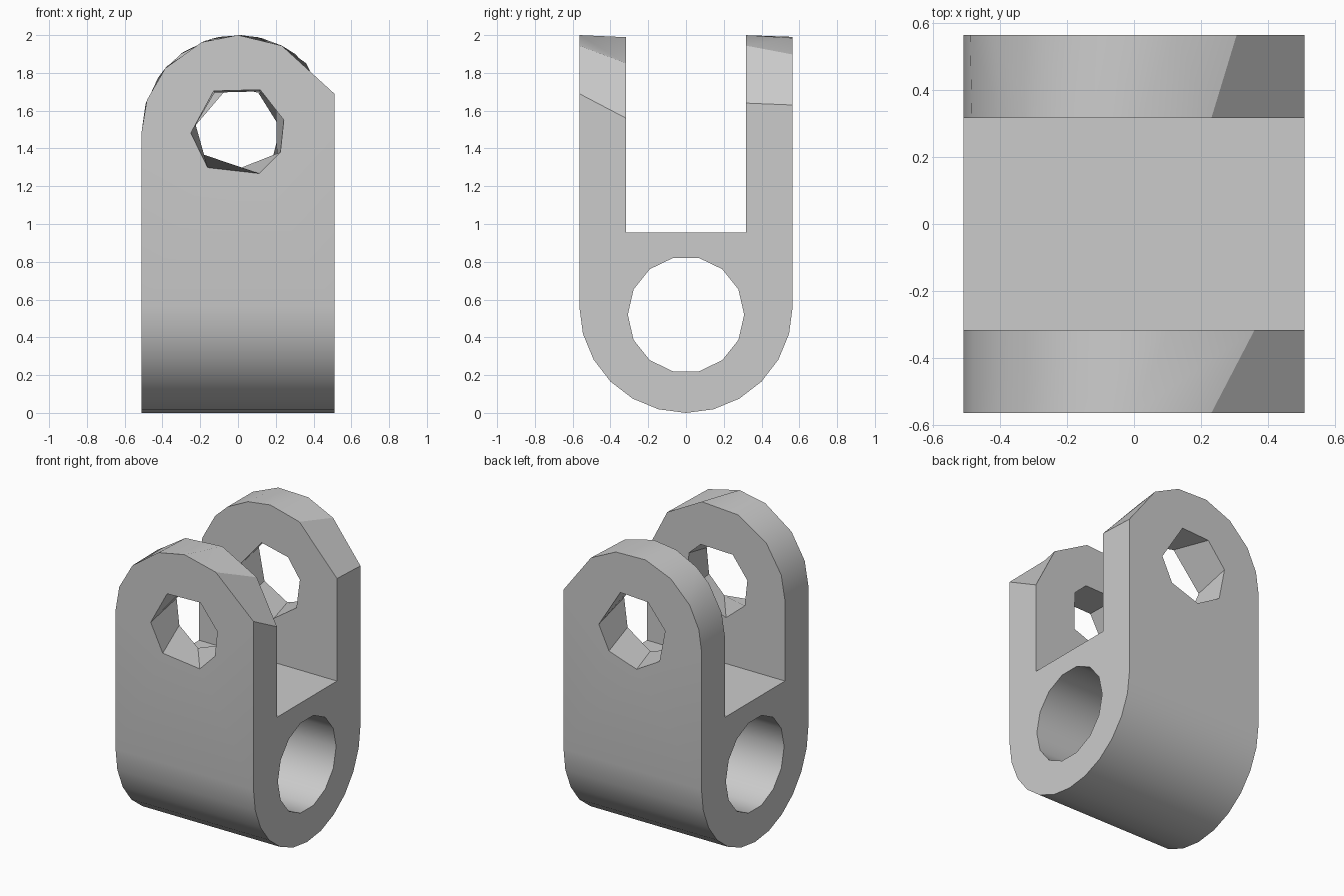
import bpy
import bmesh
from math import sin, cos, pi, radians

if "Cube" in bpy.data.objects:
    bpy.data.objects.remove(bpy.data.objects["Cube"], do_unlink=True)

HALF_WIDTH, OUTER, INNER = 0.51, 0.565, 0.317
PIN_Z, BORE_Z, FLOOR_Z = 1.49, 0.52, 0.955

bm = bmesh.new()


def loft(first, second, closed=False):
    """Join two matching rows of points with a strip of faces."""
    rows = [[bm.verts.new(p) for p in row] for row in (first, second)]
    count = len(first)
    for i in range(count if closed else count - 1):
        j = (i + 1) % count
        bm.faces.new((rows[0][i], rows[0][j], rows[1][j], rows[1][i]))


def fill(outline, hole):
    """Fill a flat outline that has one hole in it."""
    edges = []
    for loop in (outline, hole):
        verts = [bm.verts.new(p) for p in loop]
        edges += [bm.edges.new((verts[i - 1], verts[i])) for i in range(len(verts))]
    bmesh.ops.triangle_fill(bm, edges=edges, use_beauty=True, use_dissolve=False)


def pin_ring(y, radius, angles):
    """Points around the pin axis on one lug face."""
    return [(radius * cos(radians(a)), y, PIN_Z + radius * sin(radians(a))) for a in angles]


def arch(y, angles, corner_z):
    """Rounded lug top that ends in a chamfered corner on the left."""
    return pin_ring(y, HALF_WIDTH, angles) + [(HALF_WIDTH, y, corner_z)]


def barrel(x):
    """Rounded underside in cross-section, front to back."""
    steps = 12
    return [(x, -OUTER * cos(pi * i / steps), OUTER - OUTER * sin(pi * i / steps))
            for i in range(steps + 1)]


def bore(x):
    """Cross bore section."""
    sides = 14
    turns = [2 * pi * (i + 0.5) / sides for i in range(sides)]
    return [(x, 0.308 * sin(t), BORE_Z + 0.308 * cos(t)) for t in turns]


# Lug tops, outer and inner faces
front_out = arch(-OUTER, (180, 161, 139, 112, 90, 63), 1.69)
front_in = arch(-INNER, (180, 161, 137, 109, 78, 45), 1.56)
back_out = arch(OUTER, (180, 164, 146, 124, 101, 76, 53), 1.63)
back_in = arch(INNER, (180, 162, 140, 126, 107, 88, 63), 1.64)

# Faceted pin holes
front_hole_out = pin_ring(-OUTER, 0.25, (182, 121, 62, 14, -26, -63, -130))
front_hole_in = pin_ring(-INNER, 0.24, (165, 121, 62, 33, -31, -108, -152))
back_hole_out = pin_ring(OUTER, 0.25, (-5, 69, 117, 165, 217, 263, 314))
back_hole_in = pin_ring(INNER, 0.245, (16, 53, 101, 178, 225, 280, 329))

# Lug faces, rims and hole walls
lugs = ((front_out, front_hole_out, front_in, front_hole_in, -1),
        (back_out, back_hole_out, back_in, back_hole_in, 1))
for outer, outer_hole, inner, inner_hole, side in lugs:
    for top, hole, y, foot in ((outer, outer_hole, OUTER, OUTER),
                               (inner, inner_hole, INNER, FLOOR_Z)):
        feet = [(HALF_WIDTH, side * y, foot), (-HALF_WIDTH, side * y, foot)]
        fill(top + feet, hole)
    loft(outer, inner)
    loft(outer_hole, inner_hole, closed=True)

# U-shaped ends with the cross bore
for x, end in ((-HALF_WIDTH, 0), (HALF_WIDTH, -1)):
    slot = [back_in[end], (x, INNER, FLOOR_Z), (x, -INNER, FLOOR_Z), front_in[end]]
    fill([front_out[end]] + barrel(x) + [back_out[end]] + slot, bore(x))

# Rounded underside, slot floor and bore wall
loft(barrel(-HALF_WIDTH), barrel(HALF_WIDTH))
loft(bore(-HALF_WIDTH), bore(HALF_WIDTH), closed=True)
loft([(-HALF_WIDTH, s * INNER, FLOOR_Z) for s in (-1, 1)],
     [(HALF_WIDTH, s * INNER, FLOOR_Z) for s in (-1, 1)])

bmesh.ops.remove_doubles(bm, verts=bm.verts[:], dist=0.0005)
bmesh.ops.recalc_face_normals(bm, faces=bm.faces[:])

mesh = bpy.data.meshes.new("clevis_bracket")
bm.to_mesh(mesh)
bm.free()
bracket = bpy.data.objects.new("clevis_bracket", mesh)
bpy.context.collection.objects.link(bracket)

# Plain grey finish
grey = bpy.data.materials.new("light_grey")
grey.use_nodes = True
colour = (0.6, 0.6, 0.6, 1.0)
grey.diffuse_color = colour
grey.node_tree.nodes["Principled BSDF"].inputs["Base Color"].default_value = colour
mesh.materials.append(grey)

bpy.ops.object.select_all(action="DESELECT")
bracket.select_set(True)
bpy.context.view_layer.objects.active = bracket
bpy.ops.object.shade_smooth_by_angle(angle=radians(30))
